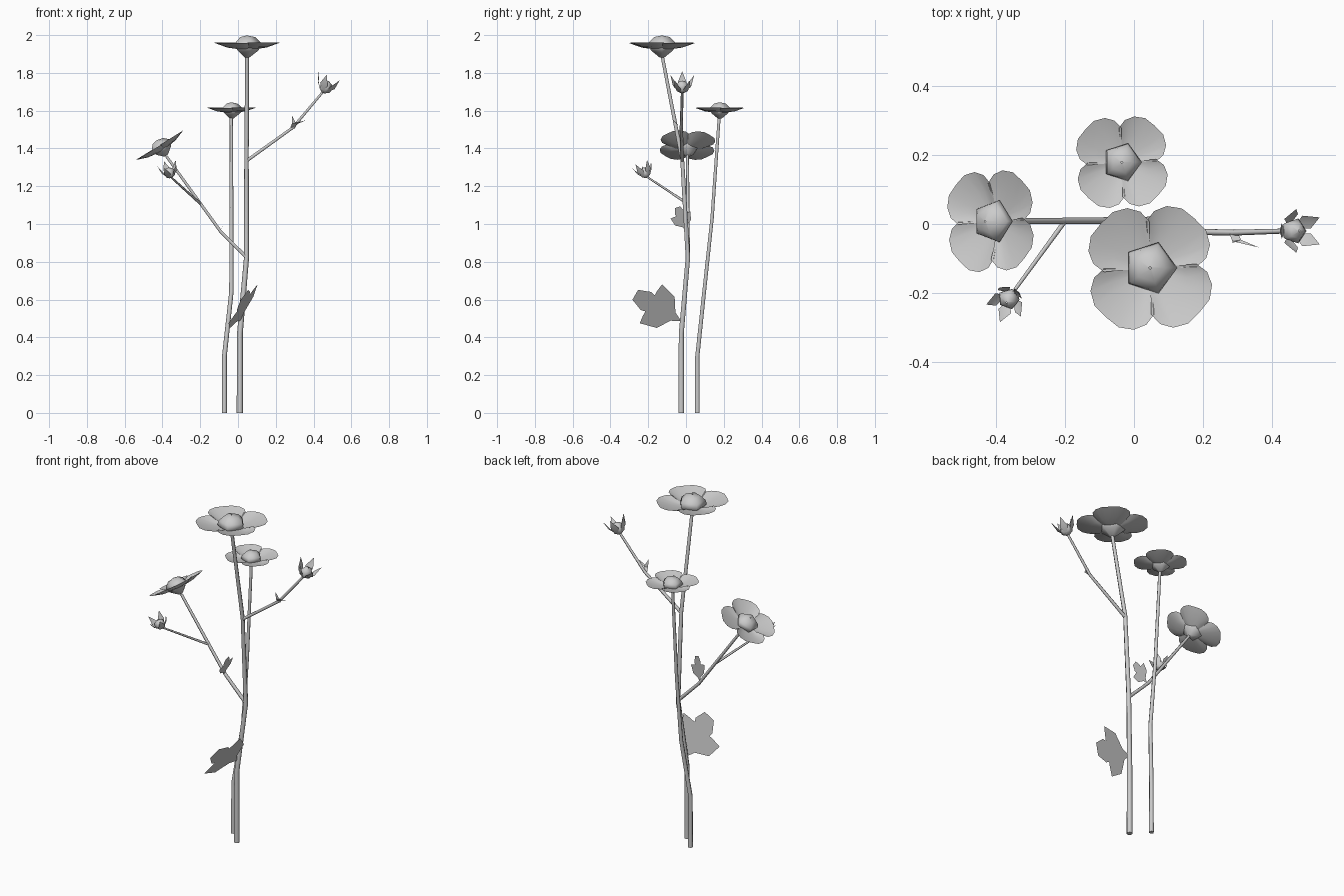
import bpy
from math import sin, cos, pi, radians
from mathutils import Vector, Matrix

cube = bpy.data.objects.get("Cube")
if cube:
    bpy.data.objects.remove(cube, do_unlink=True)

grey = bpy.data.materials.new("plain_grey")
grey.use_nodes = True
GREY = (0.6, 0.6, 0.6, 1)
grey.diffuse_color = GREY
grey.node_tree.nodes["Principled BSDF"].inputs["Base Color"].default_value = GREY


def add(name, verts, faces, matrix=Matrix(), smooth=True):
    mesh = bpy.data.meshes.new(name)
    mesh.from_pydata([matrix @ Vector(v) for v in verts], [], faces)
    mesh.materials.append(grey)
    for p in mesh.polygons:
        p.use_smooth = smooth
    obj = bpy.data.objects.new(name, mesh)
    bpy.context.collection.objects.link(obj)
    return obj


def frame(origin, axis, scale):
    turn = Vector((0, 0, 1)).rotation_difference(Vector(axis)).to_matrix().to_4x4()
    return Matrix.Translation(origin) @ turn @ Matrix.Scale(scale, 4)


def lathe(name, profile, matrix, sides=5):
    verts = [(r * cos(2 * pi * i / sides), r * sin(2 * pi * i / sides), z)
             for r, z in profile for i in range(sides)]
    faces = [tuple(range(sides))[::-1]]
    for k in range(len(profile) - 1):
        for i in range(sides):
            a, b = k * sides + i, k * sides + (i + 1) % sides
            faces.append((a, b, b + sides, a + sides))
    return add(name, verts, faces, matrix)


def stem(name, points, r_start, r_end):
    # six-sided tapering tube along a path
    curve = bpy.data.curves.new(name, 'CURVE')
    curve.dimensions = '3D'
    curve.bevel_depth = 1
    curve.bevel_resolution = 1
    curve.use_fill_caps = True
    spline = curve.splines.new('POLY')
    spline.points.add(len(points) - 1)
    for i, p in enumerate(points):
        spline.points[i].co = (*p, 1)
        spline.points[i].radius = r_start + (r_end - r_start) * i / (len(points) - 1)
    curve.materials.append(grey)
    obj = bpy.data.objects.new(name, curve)
    bpy.context.collection.objects.link(obj)
    bpy.ops.object.select_all(action='DESELECT')
    obj.select_set(True)
    bpy.context.view_layer.objects.active = obj
    bpy.ops.object.convert(target='MESH')
    bpy.ops.object.shade_smooth_by_angle(angle=radians(65))


def flower(name, origin, axis, scale):
    m = frame(origin, axis, scale)
    lathe(name + "_centre", [(.015, -.06), (.06, -.025), (.081, 0), (.074, .025),
                             (.045, .052), (.004, .06)], m)
    # four broad overlapping petals, slightly cupped
    half = [(0, .2), (14, .203), (27, .193), (38, .172), (47, .14)]
    rim = [(-a, r) for a, r in half[:0:-1]] + half
    n = len(rim)
    for k in range(4):
        verts = []
        for part, z in ((.15, -.018), (.6, -.006), (1, .02)):
            for a, r in rim:
                t = radians(a + 48 + 90 * k)
                verts.append((part * r * cos(t), part * r * sin(t), z + .003 * (k % 2)))
        faces = [(j * n + i, (j + 1) * n + i, (j + 1) * n + i + 1, j * n + i + 1)
                 for j in range(2) for i in range(n - 1)]
        add(f"{name}_petal_{k + 1}", verts, faces, m)


def bud(name, origin, axis, scale):
    m = frame(origin, axis, scale)
    lathe(name + "_core", [(.01, 0), (.033, .014), (.04, .038), (.026, .062), (.003, .072)], m)
    # five pointed sepals around the core
    for k in range(5):
        turn = Matrix.Rotation(2 * pi * k / 5 + pi / 5, 4, 'Z')
        add(f"{name}_sepal_{k + 1}",
            [(.014, 0, .002), (.046, -.024, .045), (.052, 0, .045), (.046, .024, .045), (.07, 0, .1)],
            [(0, 2, 1), (0, 3, 2), (1, 2, 4), (2, 3, 4)], m @ turn)


def leaf(name, origin, u, v, scale):
    # three-lobed flat leaf: u runs along the middle lobe, v across it
    half = [(.05, .025), (.095, .095), (.185, .118), (.19, .075), (.13, .035), (.215, .055), (.28, .03)]
    outline = [(0, 0)] + half + [(a, -b) for a, b in half[::-1]]
    o, u, v = Vector(origin), Vector(u), Vector(v)
    verts = [o + (u * a + v * b) * scale for a, b in outline]
    n = len(verts)
    # strips between mirrored halves
    faces = [(0, 1, n - 1)] + [(i, i + 1, n - i - 1, n - i) for i in range(1, len(half))]
    add(name, verts, faces, smooth=False)


# Stems and branches
stem("main_stem", [(.01, -.025, 0), (.01, -.025, .42), (.045, .01, .82),
                   (.045, -.02, 1.34), (.048, -.126, 1.89)], .017, .01)
stem("back_stem", [(-.072, .06, 0), (-.072, .06, .3), (-.035, .096, .64),
                   (-.035, .138, 1.03), (-.035, .176, 1.57)], .014, .009)
stem("right_branch", [(.043, .01, .825), (-.092, .01, .96), (-.38, .008, 1.36)], .011, .008)
stem("right_twig", [(-.2, .008, 1.108), (-.357, -.207, 1.25)], .007, .005)
stem("left_branch", [(.046, -.02, 1.335), (.29, -.025, 1.51), (.45, -.02, 1.70)], .01, .007)

# Open flowers
flower("top_flower", (.047, -.127, 1.94), (0, 0, 1), .96)
flower("back_flower", (-.035, .179, 1.601), (0, 0, 1), .71)
flower("right_flower", (-.406, .008, 1.402), (-.53, 0, .85), .79)

# Half-open buds
bud("left_bud", (.45, -.02, 1.695), (.4, 0, .9), .95)
bud("right_bud", (-.357, -.207, 1.245), (-.2, -.35, .9), .8)

# Lobed leaves
leaf("lower_leaf", (.012, -.025, .485), (.08, -.87, .5), (.65, .5, .87), 1)
leaf("upper_leaf", (-.09, 0, .965), (.38, -.34, .94), (.14, .94, .34), .47)

# Slender bracts at the left branch joint
for i, tip in enumerate([(.285, -.055, 1.575), (.362, -.068, 1.55)]):
    add(f"bract_{i + 1}", [(.275, -.025, 1.505), (.3, -.025, 1.505), (.31, -.046, 1.528), tip,
                           (.285, -.05, 1.53)], [(0, 1, 2, 4), (4, 2, 3)], smooth=False)
